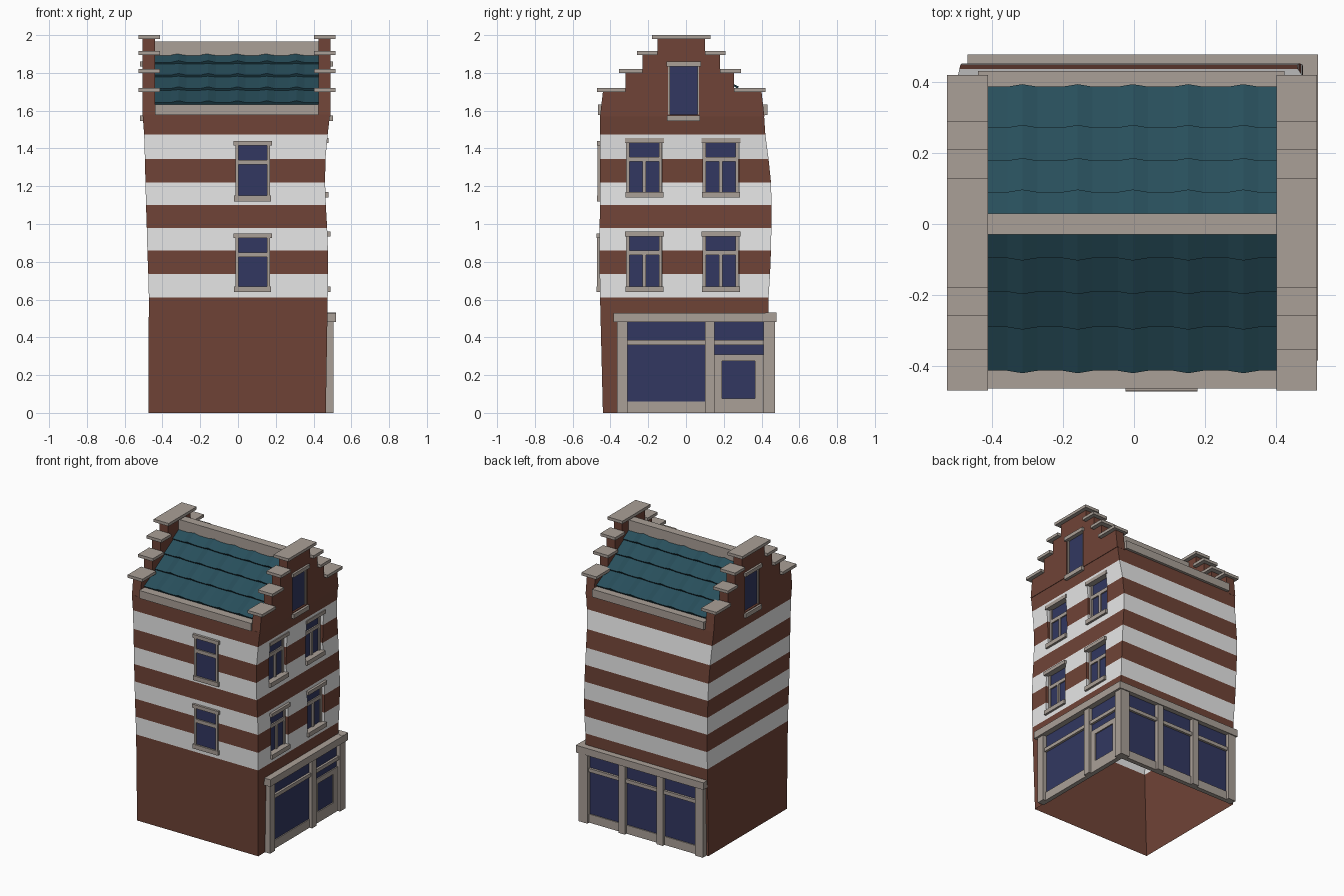
import bpy, bmesh
from mathutils import Matrix, Vector

if "Cube" in bpy.data.objects:
    bpy.data.objects.remove(bpy.data.objects["Cube"])


def material(name, r, g, b):
    m = bpy.data.materials.new(name)
    m.diffuse_color = (r, g, b, 1)
    m.use_nodes = True
    m.node_tree.nodes["Principled BSDF"].inputs["Base Color"].default_value = m.diffuse_color
    return m


BRICK = material("brick red", 0.16, 0.057, 0.038)
WHITE = material("stripe white", 0.80, 0.80, 0.80)
TRIM = material("stone trim", 0.40, 0.35, 0.31)
GLASS = material("navy glass", 0.032, 0.039, 0.12)
TILE = material("teal roof tile", 0.021, 0.077, 0.105)


def finish(bm, name, mats, recalc=True):
    if recalc:
        bmesh.ops.recalc_face_normals(bm, faces=bm.faces)
    me = bpy.data.meshes.new(name)
    bm.to_mesh(me)
    bm.free()
    for m in mats:
        me.materials.append(m)
    ob = bpy.data.objects.new(name, me)
    bpy.context.collection.objects.link(ob)
    return ob


def box(bm, x0, x1, y0, y1, z0, z1, mat=0):
    x0, x1 = sorted((x0, x1))
    y0, y1 = sorted((y0, y1))
    m = Matrix.Translation(((x0 + x1) / 2, (y0 + y1) / 2, (z0 + z1) / 2)) @ \
        Matrix.Diagonal((x1 - x0, y1 - y0, z1 - z0, 1))
    vs = bmesh.ops.create_cube(bm, size=1, matrix=m)["verts"]
    for f in {f for v in vs for f in v.link_faces}:
        f.material_index = mat


def slab(bm, side, u0, u1, z0, z1, d0, d1, mat=0):
    """Box on a wall: u runs along the wall, d is the outward distance."""
    if side in ("right", "left"):
        s = 1 if side == "right" else -1
        box(bm, s * d0, s * d1, u0, u1, z0, z1, mat)
    else:
        s = 1 if side == "back" else -1
        box(bm, u0, u1, s * d0, s * d1, z0, z1, mat)


def loft(bm, rings):
    """Closed stack of rectangles (z, x0, x1, y0, y1)."""
    loops = [[bm.verts.new(c) for c in ((x0, y0, z), (x1, y0, z), (x1, y1, z), (x0, y1, z))]
             for z, x0, x1, y0, y1 in rings]
    for a, b in zip(loops, loops[1:]):
        for i in range(4):
            j = (i + 1) % 4
            bm.faces.new((a[i], a[j], b[j], b[i]))
    bm.faces.new(loops[0][::-1])
    bm.faces.new(loops[-1])


def prism(bm, pts, x0, x1):
    """Extrude a (y, z) outline along x."""
    f = bm.faces.new([bm.verts.new((x0, y, z)) for y, z in pts])
    new = bmesh.ops.extrude_face_region(bm, geom=[f])["geom"]
    bmesh.ops.translate(bm, vec=(x1 - x0, 0, 0),
                        verts=[v for v in new if isinstance(v, bmesh.types.BMVert)])


def cut(ob, cutter, mats):
    mod = ob.modifiers.new("openings", "BOOLEAN")
    mod.operation, mod.solver, mod.object = "DIFFERENCE", "EXACT", cutter
    dg = bpy.context.evaluated_depsgraph_get()
    me = bpy.data.meshes.new_from_object(ob.evaluated_get(dg))
    ob.modifiers.clear()
    ob.data = me
    me.materials.clear()
    for m in mats:
        me.materials.append(m)
    bpy.data.objects.remove(cutter)


# Striped, slightly crooked wall shell, open underneath
STRIPES = [0.61, 0.735, 0.86, 0.98, 1.10, 1.22, 1.345, 1.475]
X0 = [-.475, -.472, -.475, -.48, -.483, -.487, -.49, -.493, -.497, -.505]
X1 = [.465, .475, .477, .476, .472, .465, .461, .463, .475, .487]
Y0 = [-.44, -.455, -.457, -.457, -.457, -.456, -.455, -.455, -.455, -.455]
Y1 = [.43, .437, .445, .45, .452, .453, .45, .437, .42, .413]
bm = bmesh.new()
loft(bm, list(zip([0] + STRIPES + [1.58], X0, X1, Y0, Y1)))
walls = finish(bm, "walls", [BRICK, WHITE])

# Recesses for the four right-hand windows
SIDE_U = [(-0.32, -0.12), (0.085, 0.285)]
SIDE_Z = [(0.64, 0.96, 0.475), (1.14, 1.455, 0.464)]
bm = bmesh.new()
for u0, u1 in SIDE_U:
    for z0, z1, w in SIDE_Z:
        a, b = z0 + 0.01, z1 - 0.01
        levels = [a] + [s for s in STRIPES if a < s < b] + [b]
        loft(bm, [(z, w - 0.04, 0.6, u0 + 0.005, u1 - 0.005) for z in levels])
cut(walls, finish(bm, "cutter", []), [BRICK, WHITE])

# Stripe colours by height
bm = bmesh.new()
bm.from_mesh(walls.data)
bm.normal_update()
floor = [f for f in bm.faces if f.calc_center_median().z < 0.01]
bmesh.ops.delete(bm, geom=floor, context="FACES")
for f in bm.faces:
    z = f.calc_center_median().z
    f.material_index = sum(s < z for s in STRIPES) % 2
bm.to_mesh(walls.data)
bm.free()

# Stepped gables with coping stones
STEPS = [(-0.455, 1.57), (-0.44, 1.70), (-0.32, 1.70), (-0.32, 1.80), (-0.23, 1.80),
         (-0.23, 1.895), (-0.15, 1.895), (-0.15, 1.98), (0.10, 1.98), (0.10, 1.895),
         (0.18, 1.895), (0.18, 1.80), (0.255, 1.80), (0.255, 1.70), (0.40, 1.70), (0.415, 1.57)]
COPING = [(-0.18, 0.13, 1.98), (-0.26, -0.15, 1.895), (0.10, 0.21, 1.895),
          (-0.355, -0.23, 1.80), (0.18, 0.29, 1.80), (-0.47, -0.32, 1.70), (0.255, 0.42, 1.70)]
for side, x0, x1, c0, c1 in (("right", 0.425, 0.489, 0.402, 0.517),
                             ("left", -0.505, -0.44, -0.528, -0.412)):
    bm = bmesh.new()
    prism(bm, STEPS, x0, x1)
    gable = finish(bm, side + "_gable", [BRICK])
    bm = bmesh.new()
    slab(bm, side, -0.095, 0.07, 1.575, 1.845, max(abs(x0), abs(x1)) - 0.03, 0.6)
    cut(gable, finish(bm, "cutter", []), [BRICK])
    bm = bmesh.new()
    for y0, y1, z in COPING:
        box(bm, c0, c1, y0, y1, z, z + 0.02)
    finish(bm, side + "_coping", [TRIM])


def window(name, side, u0, u1, z0, z1, wall, recess, transom=True, mullion=False, jamb=0.022):
    bm = bmesh.new()
    back, face = wall - recess - 0.01, wall - recess + 0.012
    glass = wall - recess + 0.003
    slab(bm, side, u0 + 0.008, u1 - 0.008, z0 + 0.015, z1 - 0.012, back, glass, 1)
    slab(bm, side, u0 + 0.006, u0 + jamb, z0 + 0.02, z1 - 0.02, back, face)
    slab(bm, side, u1 - jamb, u1 - 0.006, z0 + 0.02, z1 - 0.02, back, face)
    slab(bm, side, u0 - 0.004, u1 + 0.004, z1 - 0.025, z1, back, wall + 0.015)  # lintel
    slab(bm, side, u0, u1, z0, z0 + 0.03, back, wall + 0.015)                   # sill
    if transom:
        slab(bm, side, u0 + jamb, u1 - jamb, z1 - 0.125, z1 - 0.10, back, face)
    if mullion:
        c = (u0 + u1) / 2
        slab(bm, side, c - 0.009, c + 0.009, z0 + 0.03, z1 - 0.125, back, face)
    finish(bm, name, [TRIM, GLASS])


window("front_window_lower", "front", -0.02, 0.175, 0.64, 0.95, 0.458, 0)
window("front_window_upper", "front", -0.02, 0.175, 1.12, 1.44, 0.457, 0)
for (u0, u1), col in zip(SIDE_U, ("front", "back")):
    for (z0, z1, w), row in zip(SIDE_Z, ("lower", "upper")):
        window(f"side_window_{row}_{col}", "right", u0, u1, z0, z1, w, 0.03, mullion=True)
window("right_gable_window", "right", -0.10, 0.075, 1.545, 1.86, 0.489, 0.018, False, jamb=0.015)
window("left_gable_window", "left", -0.10, 0.075, 1.545, 1.86, 0.505, 0.018, False, jamb=0.015)

# Right shop front: display window and door
bm = bmesh.new()
slab(bm, "right", -0.34, 0.43, 0.005, 0.49, 0.455, 0.479, 1)
for u0, u1 in ((-0.365, -0.31), (0.10, 0.15), (0.41, 0.472)):
    slab(bm, "right", u0, u1, 0, 0.485, 0.455, 0.505)
slab(bm, "right", -0.31, 0.41, 0.36, 0.385, 0.455, 0.495)
slab(bm, "right", -0.31, 0.10, 0, 0.06, 0.455, 0.486)
slab(bm, "right", -0.385, 0.478, 0.48, 0.53, 0.455, 0.52)
# door frame round its glass
for u0, u1, z0, z1 in ((0.15, 0.19, 0, 0.31), (0.365, 0.41, 0, 0.31),
                       (0.19, 0.365, 0, 0.075), (0.19, 0.365, 0.275, 0.31)):
    slab(bm, "right", u0, u1, z0, z1, 0.455, 0.487)
finish(bm, "side_shop_front", [TRIM, GLASS])

# Back shop front: three display windows
bm = bmesh.new()
slab(bm, "back", -0.43, 0.46, 0.005, 0.49, 0.42, 0.445, 1)
for u0, u1 in ((-0.46, -0.40), (-0.15, -0.10), (0.145, 0.195), (0.435, 0.504)):
    slab(bm, "back", u0, u1, 0, 0.485, 0.42, 0.471)
slab(bm, "back", -0.40, 0.435, 0.36, 0.385, 0.42, 0.461)
slab(bm, "back", -0.40, 0.435, 0, 0.06, 0.42, 0.452)
slab(bm, "back", -0.47, 0.519, 0.481, 0.531, 0.42, 0.479)
finish(bm, "back_shop_front", [TRIM, GLASS])

# Roof core
bm = bmesh.new()
prism(bm, [(-0.42, 1.575), (-0.41, 1.612), (0, 1.89), (0.38, 1.612), (0.40, 1.575)], -0.44, 0.425)
finish(bm, "roof_core", [TILE])

# Overlapping ribbed tile rows on both slopes
profile = [(-0.44, 0)]
for k in range(5):
    p = -0.315 + 0.156 * k
    profile += [(p - 0.042, 0), (p, 0.012), (p + 0.042, 0)]
profile.append((0.425, 0))
ROWS = [0.0, 0.09, 0.185, 0.285, 0.408]
for name, sgn, k in (("front_roof_tiles", -1, 1.0), ("back_roof_tiles", 1, 0.935)):
    bm = bmesh.new()

    def edge(y, lift, bump):
        z = 1.91 - 0.71 * min(y, 0.285) - 0.60 * max(0, y - 0.285)
        out = []
        for x, h in profile:
            n = lift + h * bump
            out.append(bm.verts.new((x, sgn * (y * k + n * 0.57), z + n * 0.82)))
        return out

    for ya, yb in zip(ROWS, ROWS[1:]):
        rails = [edge(ya, 0, 0.4), edge(yb, 0.011, 1), edge(yb, -0.012, 0)]
        for a, b in zip(rails, rails[1:]):
            for i in range(len(a) - 1):
                f = bm.faces.new((a[i], a[i + 1], b[i + 1], b[i]))
                f.normal_update()
                if f.normal.dot(Vector((0, sgn, 0.8))) < 0:
                    f.normal_flip()
    finish(bm, name, [TILE], recalc=False)

# Ridge beam and eaves boards
for name, y0, y1, z0, z1 in (("ridge_beam", -0.03, 0.03, 1.87, 1.965),
                             ("front_eaves", -0.465, -0.38, 1.577, 1.632),
                             ("back_eaves", 0.36, 0.432, 1.577, 1.632)):
    bm = bmesh.new()
    box(bm, -0.44, 0.425, y0, y1, z0, z1)
    finish(bm, name, [TRIM])
